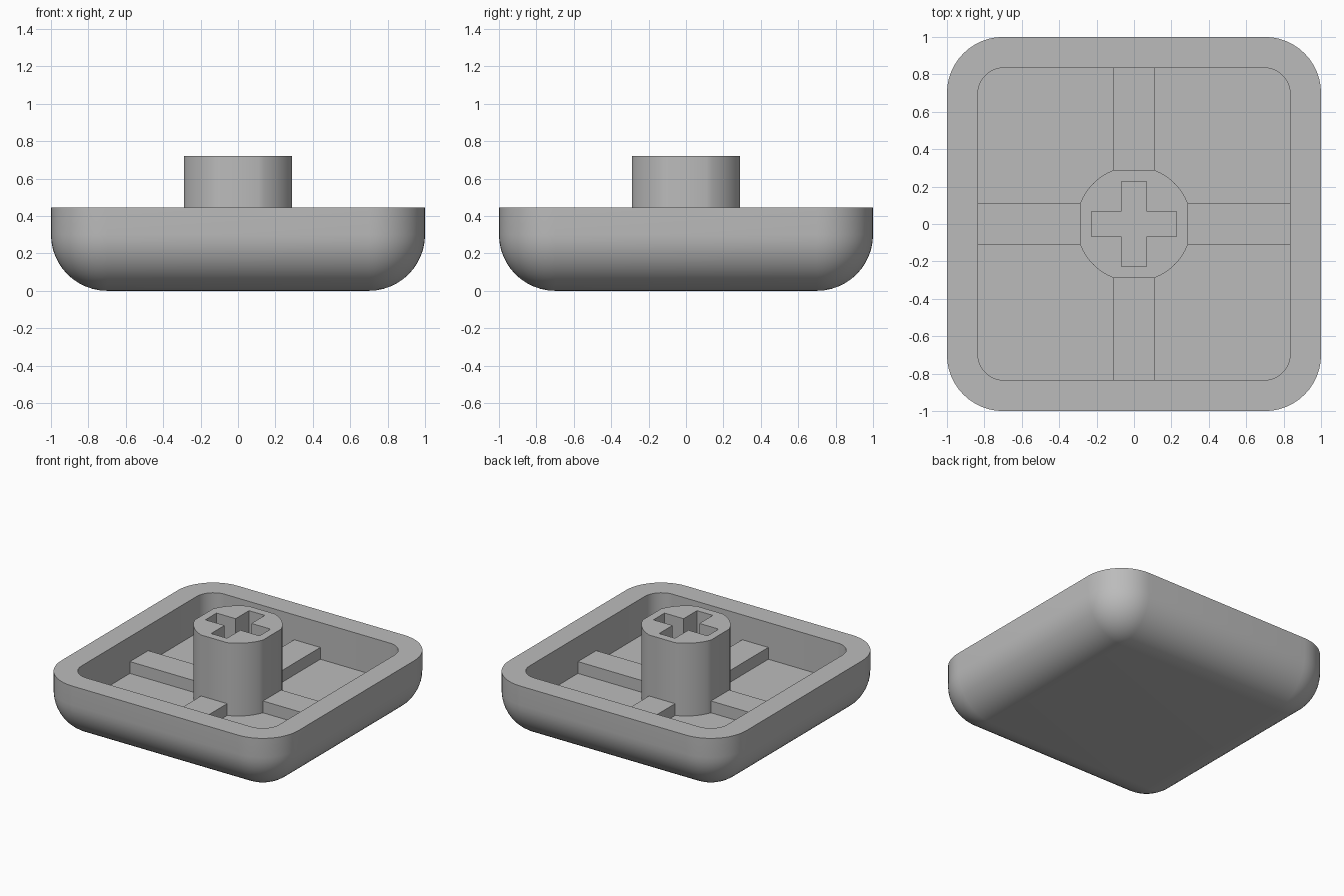
import bpy, bmesh
from math import sin, cos, pi, radians, atan2, hypot

if "Cube" in bpy.data.objects:
    bpy.data.objects.remove(bpy.data.objects["Cube"], do_unlink=True)

RIM, FLOOR, RIB_TOP, STEM_TOP = 0.445, 0.165, 0.255, 0.72
INNER, FILLET, RIB = 0.835, 0.3, 0.11
SEG = 12

grey = bpy.data.materials.new("grey plastic")
grey.use_nodes = True
colour = (0.5, 0.5, 0.5, 1)
grey.diffuse_color = colour
grey.node_tree.nodes["Principled BSDF"].inputs["Base Color"].default_value = colour


def finish(bm, name):
    bmesh.ops.remove_doubles(bm, verts=bm.verts, dist=0.0001)
    mesh = bpy.data.meshes.new(name)
    bm.to_mesh(mesh)
    bm.free()
    obj = bpy.data.objects.new(name, mesh)
    bpy.context.collection.objects.link(obj)
    mesh.materials.append(grey)
    bpy.ops.object.select_all(action='DESELECT')
    obj.select_set(True)
    bpy.context.view_layer.objects.active = obj
    bpy.ops.object.shade_smooth_by_angle(angle=radians(30))
    return obj


def ring(bm, points, z):
    return [bm.verts.new((x, y, z)) for x, y in points]


def bridge(bm, low, high):
    n = len(low)
    for i in range(n):
        j = (i + 1) % n
        bm.faces.new((low[i], low[j], high[j], high[i]))


def rounded_square(half, radius):
    points = []
    for q in range(4):
        sx, sy = ((1, 1), (-1, 1), (-1, -1), (1, -1))[q]
        for i in range(SEG + 1):
            a = (q + i / SEG) * pi / 2
            points.append((sx * (half - radius) + radius * cos(a),
                           sy * (half - radius) + radius * sin(a)))
    return points


# Shell: rounded underside, straight wall, flat rim and hollow inside
bm = bmesh.new()
core = 1 - FILLET
levels = []
for i in range(SEG + 1):
    a = i / SEG * pi / 2
    r = FILLET * sin(a)
    levels.append((core + r, r, FILLET - FILLET * cos(a)))
levels += [(1, FILLET, RIM), (INNER, 0.14, RIM), (INNER, 0.14, FLOOR)]
rings = [ring(bm, rounded_square(h, r), z) for h, r, z in levels]
for low, high in zip(rings, rings[1:]):
    bridge(bm, low, high)
bm.faces.new(rings[-1])
bm.faces.new([bm.verts.new((x * core, y * core, 0))
              for x, y in ((-1, 1), (1, 1), (1, -1), (-1, -1))])
finish(bm, "shell")

# Stem: round post with four flats and a cross-shaped socket
flat = 0.288
radius, start = hypot(flat, RIB), atan2(RIB, flat)
outline = []
for q in range(4):
    for i in range(9):
        a = q * pi / 2 + start + (pi / 2 - 2 * start) * i / 8
        outline.append((radius * cos(a), radius * sin(a)))
arm, slot = 0.228, 0.067
cross = []
for q in range(4):
    c, s = ((1, 0), (0, 1), (-1, 0), (0, -1))[q]
    for x, y in ((arm, -slot), (arm, slot), (slot, slot)):
        cross.append((x * c - y * s, x * s + y * c))

bm = bmesh.new()
outer_top = ring(bm, outline, STEM_TOP)
inner_top = ring(bm, cross, STEM_TOP)
bridge(bm, ring(bm, outline, FLOOR), outer_top)
bridge(bm, inner_top, ring(bm, cross, FLOOR))
tops = set(outer_top + inner_top)
edges = [e for e in bm.edges if e.verts[0] in tops and e.verts[1] in tops]
bmesh.ops.triangle_fill(bm, edges=edges, use_beauty=True, normal=(0, 0, 1))
finish(bm, "stem")

# Ribs: four low bars from the stem to the walls
for name, dx, dy in (("left_rib", 1, 0), ("right_rib", -1, 0),
                     ("back_rib", 0, 1), ("front_rib", 0, -1)):
    bm = bmesh.new()
    bmesh.ops.create_cube(bm, size=1)
    middle, length = (INNER + flat) / 2, INNER - flat
    for v in bm.verts:
        along, across = middle + v.co.x * length, v.co.y * 2 * RIB
        z = RIB_TOP if v.co.z > 0 else FLOOR
        v.co = (along * dx - across * dy, along * dy + across * dx, z)
    finish(bm, name)
